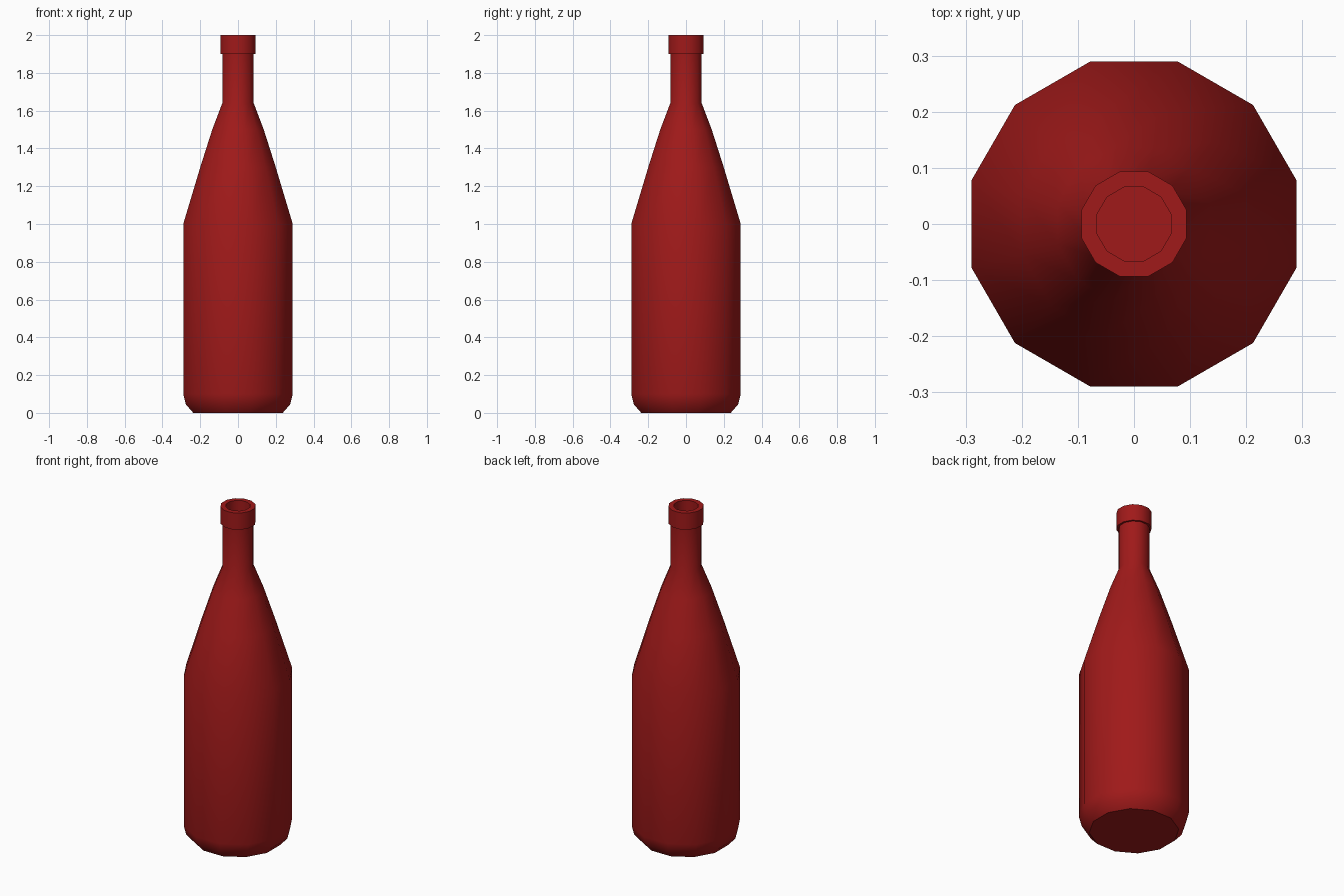
import bpy, bmesh, math

if "Cube" in bpy.data.objects:
    bpy.data.objects.remove(bpy.data.objects["Cube"])

SIDES = 12

# Bottle profile as (radius, height): base, body, shoulder, neck, lip, mouth recess
profile = [
    (0.245, 0.0), (0.286, 0.045), (0.30, 0.10),
    (0.30, 1.0), (0.207, 1.30), (0.141, 1.50), (0.086, 1.64),
    (0.086, 1.90), (0.097, 1.90), (0.097, 2.0),
    (0.068, 2.0), (0.068, 1.90),
]


def lathe(name, points):
    bm = bmesh.new()
    rings = []
    for r, z in points:
        ring = []
        for i in range(SIDES):
            a = 2 * math.pi * (i + 0.5) / SIDES
            ring.append(bm.verts.new((r * math.cos(a), r * math.sin(a), z)))
        rings.append(ring)
    for low, high in zip(rings, rings[1:]):
        for i in range(SIDES):
            j = (i + 1) % SIDES
            bm.faces.new((low[i], low[j], high[j], high[i]))
    # base and floor of the mouth
    bm.faces.new(rings[0][::-1])
    bm.faces.new(rings[-1])
    bmesh.ops.recalc_face_normals(bm, faces=bm.faces)
    mesh = bpy.data.meshes.new(name)
    bm.to_mesh(mesh)
    bm.free()
    obj = bpy.data.objects.new(name, mesh)
    bpy.context.collection.objects.link(obj)
    return obj


bottle = lathe("bottle", profile)

# Dark red glass
glass = bpy.data.materials.new("red_glass")
glass.diffuse_color = (0.35, 0.01, 0.01, 1)
glass.use_nodes = True
glass.node_tree.nodes["Principled BSDF"].inputs["Base Color"].default_value = glass.diffuse_color
bottle.data.materials.append(glass)

# Smooth sides, sharp lip and base edges
bpy.context.view_layer.objects.active = bottle
bottle.select_set(True)
bpy.ops.object.shade_smooth_by_angle(angle=math.radians(40))
